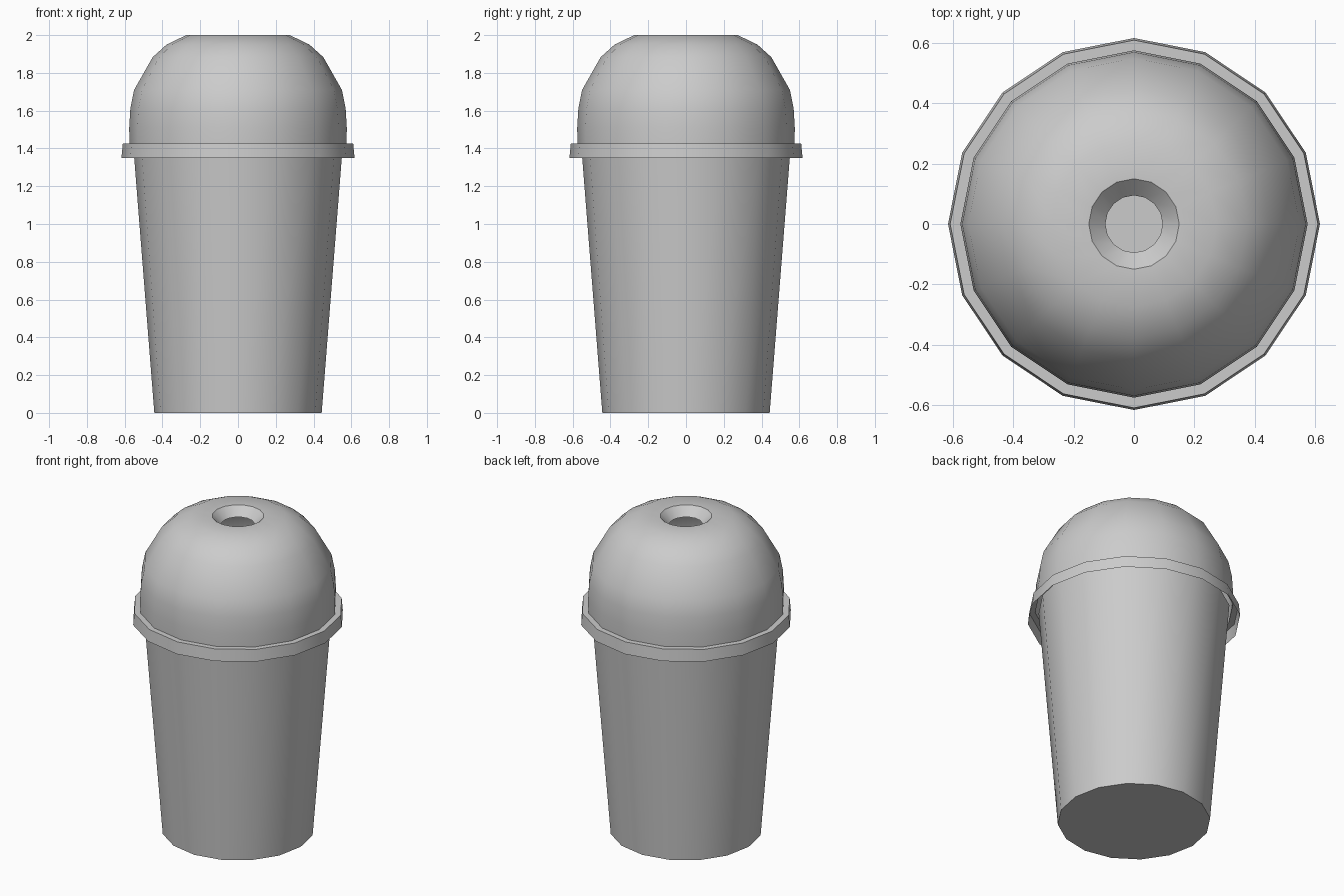
import bpy, bmesh
from math import cos, sin, pi, radians

if "Cube" in bpy.data.objects:
    bpy.data.objects.remove(bpy.data.objects["Cube"])

SIDES = 16


def lathe(name, profile, cap_bottom=False):
    """Revolve an (r, z) profile, listed bottom/outside to top/inside, about z."""
    bm = bmesh.new()
    rings = [[bm.verts.new((r * cos(2 * pi * i / SIDES), r * sin(2 * pi * i / SIDES), z))
              for i in range(SIDES)] for r, z in profile]
    for a, b in zip(rings, rings[1:]):
        for i in range(SIDES):
            j = (i + 1) % SIDES
            bm.faces.new((a[i], a[j], b[j], b[i]))
    if cap_bottom:
        bm.faces.new(rings[0][::-1])
    mesh = bpy.data.meshes.new(name)
    bm.to_mesh(mesh)
    bm.free()
    ob = bpy.data.objects.new(name, mesh)
    bpy.context.collection.objects.link(ob)
    bpy.ops.object.select_all(action='DESELECT')
    ob.select_set(True)
    bpy.context.view_layer.objects.active = ob
    bpy.ops.object.shade_smooth_by_angle(angle=radians(32))
    return ob


# Tapered cup, closed at the base and open under the lid
lathe("cup", [(0.443, 0), (0.555, 1.42)], cap_bottom=True)

# Domed lid: hanging skirt, narrow ledge, dome, flat top and funnel straw hole
lathe("domed_lid", [
    (0.617, 1.35), (0.61, 1.425), (0.575, 1.425),
    (0.576, 1.51), (0.57, 1.61), (0.55, 1.71),
    (0.452, 1.883), (0.378, 1.95), (0.274, 2.0),
    (0.15, 2.0), (0.095, 1.947)])
